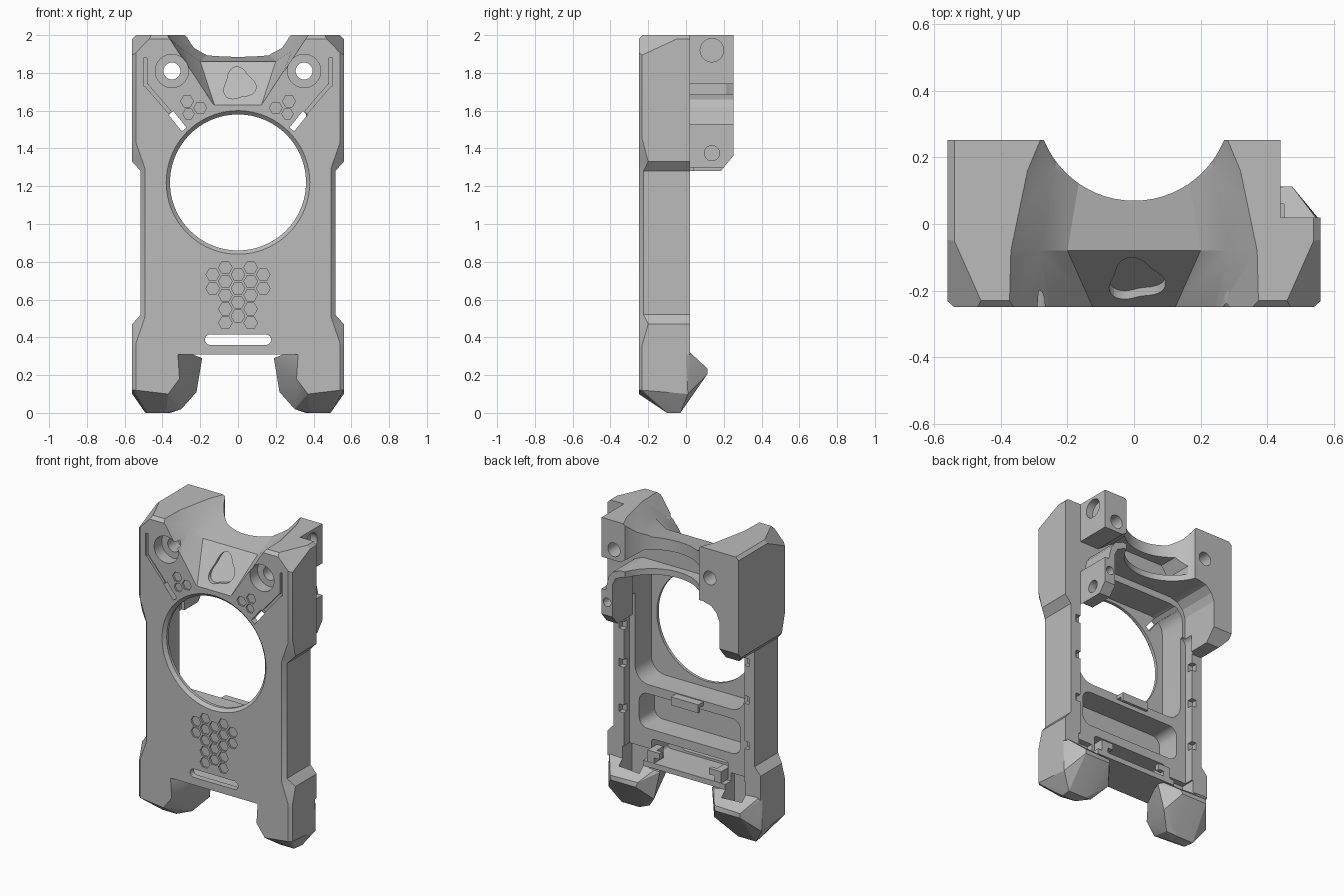
import bpy, bmesh, math
from mathutils import Vector

cube = bpy.data.objects.get("Cube")
if cube:
    bpy.data.objects.remove(cube, do_unlink=True)

grey = bpy.data.materials.new("plain_grey")
grey.use_nodes = True
grey.diffuse_color = (0.5, 0.5, 0.5, 1)
grey.node_tree.nodes["Principled BSDF"].inputs["Base Color"].default_value = (0.5, 0.5, 0.5, 1)


# ---- helpers ----
def finish(bm, name):
    bmesh.ops.recalc_face_normals(bm, faces=bm.faces)
    mesh = bpy.data.meshes.new(name)
    bm.to_mesh(mesh)
    bm.free()
    mesh.materials.append(grey)
    ob = bpy.data.objects.new(name, mesh)
    bpy.context.scene.collection.objects.link(ob)
    return ob


def loft(name, rings, planes=()):
    """Closed solid through rings of equal length, trimmed by (point, normal) planes."""
    bm = bmesh.new()
    loops = [[bm.verts.new(p) for p in ring] for ring in rings]
    n = len(loops[0])
    for a, b in zip(loops, loops[1:]):
        for i in range(n):
            j = (i + 1) % n
            bm.faces.new((a[i], a[j], b[j], b[i]))
    bm.faces.new(loops[0])
    bm.faces.new(loops[-1])
    bmesh.ops.recalc_face_normals(bm, faces=bm.faces)
    for co, no in planes:
        geom = bm.verts[:] + bm.edges[:] + bm.faces[:]
        trim = bmesh.ops.bisect_plane(bm, geom=geom, plane_co=co, plane_no=no, clear_outer=True)
        edges = [e for e in trim["geom_cut"] if isinstance(e, bmesh.types.BMEdge)]
        if edges:
            bmesh.ops.edgenet_fill(bm, edges=edges)
    return finish(bm, name)


def prism(name, pts, y0, y1, planes=()):
    return loft(name, [[(x, y, z) for x, z in pts] for y in (y0, y1)], planes)


def box(name, x0, x1, y0, y1, z0, z1):
    return prism(name, [(x0, z0), (x1, z0), (x1, z1), (x0, z1)], y0, y1)


def circle(cx, cz, r, n=48):
    return [(cx + r * math.cos(math.tau * i / n), cz + r * math.sin(math.tau * i / n)) for i in range(n)]


def rounded(x0, x1, z0, z1, r, n=6):
    pts = []
    for k, (cx, cz) in enumerate(((x1 - r, z1 - r), (x0 + r, z1 - r), (x0 + r, z0 + r), (x1 - r, z0 + r))):
        for i in range(n + 1):
            a = math.pi / 2 * (k + i / n)
            pts.append((cx + r * math.cos(a), cz + r * math.sin(a)))
    return pts


def strip(a, b, w):
    a, b = Vector(a), Vector(b)
    d = (b - a).normalized() * w / 2
    o = Vector((-d.y, d.x))
    return [tuple(p) for p in (a + o, b + o, b - o, a - o)]


def both(half):
    return half + [(-p[0], *p[1:]) for p in reversed(half)]


def combine(target, other, operation):
    mod = target.modifiers.new("combine", 'BOOLEAN')
    mod.object, mod.operation, mod.solver = other, operation, 'EXACT'
    bpy.context.view_layer.objects.active = target
    bpy.ops.object.modifier_apply(modifier=mod.name)
    bpy.data.objects.remove(other, do_unlink=True)


def cut(other):
    combine(body, other, 'DIFFERENCE')


def add(other):
    combine(body, other, 'UNION')


# ---- main shell: bevelled front outline, wider bevels at the steps ----
edge = [(0.56, -0.232, 2), (0.56, -0.232, 1.45), (0.56, -0.2, 1.33), (0.515, -0.225, 1.28),
        (0.515, -0.225, 0.52), (0.56, -0.2, 0.47), (0.56, -0.232, 0.36), (0.56, -0.232, 0.31)]
face = [(0.54, 2), (0.54, 1.43), (0.505, 1.33), (0.492, 1.29), (0.492, 0.51), (0.505, 0.47), (0.54, 0.37), (0.54, 0.31)]
front = both([(x, -0.25, z) for x, z in face])
back = both([(x, 0.02, z) for x, y, z in edge])
corners = []
for s in (-1, 1):
    corners.append(((s * 0.55, 0, 1.99), (s, 0, 1)))
    corners.append(((s * 0.54, -0.05, 2), (s * 0.018, -0.008, 0.0172)))
body = loft("shell_body", [front, both(edge), back], corners + [((0, -0.24, 1.99), (0, -1, 1))])

# ---- rear upper block, shorter on one side ----
block = [(-0.56, 2), (-0.56, 1.33), (-0.515, 1.28), (-0.3, 1.28), (0.3, 1.3), (0.44, 1.3), (0.44, 2)]
add(prism("rear_block", block, -0.1, 0.252, corners + [((0, 0.25, 1.36), (0, 0.06, -0.05))]))

# ---- feet ----
foot_points = [
    (0.32, -0.25, 0.34), (0.31, -0.25, 0.18), (0.37, -0.25, 0.1), (0.54, -0.25, 0.12), (0.54, -0.25, 0.34),
    (0.56, -0.232, 0.12), (0.56, -0.232, 0.34), (0.56, 0.0, 0.34), (0.56, 0.01, 0.1), (0.48, -0.1, 0),
    (0.38, -0.1, 0), (0.49, -0.03, 0), (0.36, -0.03, 0), (0.3, -0.05, 0.02), (0.22, 0.02, 0.11),
    (0.19, 0.0, 0.29), (0.475, 0.113, 0.205), (0.29, 0.113, 0.205), (0.475, 0.113, 0.235),
    (0.28, 0.105, 0.235), (0.55, 0.02, 0.3), (0.22, 0.02, 0.3)]
for s in (-1, 1):
    bm = bmesh.new()
    for x, y, z in foot_points:
        bm.verts.new((s * x, y, z))
    bmesh.ops.convex_hull(bm, input=bm.verts[:])
    loose = [v for v in bm.verts if not v.link_faces]
    bmesh.ops.delete(bm, geom=loose, context='VERTS')
    add(finish(bm, "foot"))

# ---- top scoop with slanted centre panel, and round notch behind ----
rings = []
for y, xb, zb, xt, f in ((-0.27, 0.115, 1.603, 0.375, 0.5), (-0.08, 0.2, 1.86, 0.37, 0.4),
                         (0.16, 0.16, 1.9, 0.32, 0.3), (0.28, 0.15, 1.92, 0.27, 0.3)):
    half = [(xt, 2.1), (xt, 2), ((xb + xt) / 2, zb + f * (2 - zb)), (xb, zb)]
    rings.append([(x, y, z) for x, z in both(half)])
cut(loft("scoop", rings))
notch = circle(0, 0.362, 0.292, 64)
cut(loft("notch", [[(x, y, z) for x, y in notch] for z in (1.2, 2.2)]))

# ---- rear cavities ----
cut(prism("rear_recess", rounded(-0.44, 0.44, 0.345, 1.4, 0.04), -0.04, 0.04))
cut(prism("main_cavity", rounded(-0.4, 0.4, 0.82, 1.6, 0.1), -0.21, 0.04))
cut(prism("middle_pocket", rounded(-0.37, 0.37, 0.53, 0.76, 0.06), -0.2, 0.04))
cut(prism("bottom_pocket", rounded(-0.28, 0.28, 0.345, 0.47, 0.02), -0.21, 0.04))
upper = [(-0.42, 1.25), (-0.42, 1.54), (-0.4, 1.59), (-0.36, 1.63), (-0.3, 1.645), (0.29, 1.645),
         (0.34, 1.62), (0.36, 1.58), (0.36, 1.25)]
cut(prism("upper_cavity", upper, -0.02, 0.3))

# ---- gap above the arched shelf, open on the short side ----
gap = [(0.6, 1.53), (0.41, 1.53), (0.39, 1.62), (0.36, 1.66), (0.3, 1.685), (-0.25, 1.685), (-0.25, 1.74),
       (-0.2, 1.81), (0.2, 1.81), (0.3, 1.74), (0.6, 1.74)]
cut(prism("shelf_gap", gap, 0.02, 0.3))

# ---- large round opening with chamfered rim ----
cut(loft("opening", [[(x, y, z) for x, z in circle(0, 1.22, r, 96)]
                     for y, r in ((-0.27, 0.4), (-0.23, 0.36), (-0.1, 0.36))]))

# ---- screw holes, grooves and slits on both sides ----
for s in (-1, 1):
    cut(prism("counterbore", circle(s * 0.35, 1.81, 0.088), -0.3, -0.17))
    cut(prism("screw_hole", circle(s * 0.35, 1.81, 0.045, 32), -0.3, 0.3))
    cut(prism("groove", strip((s * 0.49, 1.88), (s * 0.49, 1.73), 0.018), -0.3, -0.235))
    cut(prism("groove", strip((s * 0.485, 1.735), (s * 0.36, 1.59), 0.018), -0.3, -0.235))
    cut(prism("slit", strip((s * 0.355, 1.588), (s * 0.285, 1.5), 0.032), -0.3, 0.0))
    # catch notches in the rails
    for z in (0.62, 0.92, 1.17):
        cut(box("catch_notch", *sorted((s * 0.42, s * 0.475)), -0.015, 0.04, z, z + 0.05))
    cut(box("foot_pocket", *sorted((s * 0.3, s * 0.45)), -0.08, 0.06, 0.17, 0.4))

# ---- cross holes in the short side ----
for z, r in ((1.92, 0.062), (1.375, 0.04)):
    cut(loft("cross_hole", [[(x, y, h) for y, h in circle(0.137, z, r, 32)] for x in (0.39, 0.6)]))
cut(prism("lower_screw_hole", circle(0.4, 1.45, 0.028, 24), 0.1, 0.3))

# ---- lobed recess in the slanted panel ----
lobes = []
for i in range(48):
    a = math.tau * i / 48
    r = 0.08 + 0.013 * math.cos(3 * a + 0.9)
    lobes.append((0.005 + r * math.cos(a), 1.74 + r * math.sin(a)))
cut(loft("panel_recess", [[(x, -0.25 + (z - 1.63) * 0.74 + d, z) for x, z in lobes] for d in (-0.06, 0.025)]))

# ---- front slot and honeycomb ----
cut(prism("front_slot", rounded(-0.175, 0.175, 0.36, 0.415, 0.027), -0.3, -0.15))
step, cells = 0.073, []
for column, top, count in ((0, 0.732, 4), (1, 0.769, 5), (2, 0.732, 2)):
    for s in (-1, 1) if column else (1,):
        cells += [(s * column * 0.067, top - k * step, 0.036) for k in range(count)]
for s in (-1, 1):
    cells += [(s * 0.27, 1.65, 0.034), (s * 0.2, 1.615, 0.034), (s * 0.262, 1.583, 0.03)]
for x, z, r in cells:
    cut(prism("hex_cell", circle(x, z, r, 6), -0.3, -0.238))

# ---- clip on the shelf and hooks on the bottom tray ----
parts = [body, box("shelf_clip", -0.1, 0.1, -0.06, 0.015, 0.79, 0.815)]
parts.append(box("clip_lip", -0.1, 0.1, -0.005, 0.015, 0.76, 0.79))
for s in (-1, 1):
    parts.append(box("tray_hook", *sorted((s * 0.22, s * 0.27)), -0.08, 0.018, 0.33, 0.42))
    parts.append(box("tray_hook_tip", *sorted((s * 0.18, s * 0.27)), -0.01, 0.018, 0.38, 0.42))

bpy.ops.object.select_all(action='DESELECT')
for ob in parts:
    ob.select_set(True)
bpy.context.view_layer.objects.active = body
bpy.ops.object.shade_smooth_by_angle(angle=math.radians(16))
